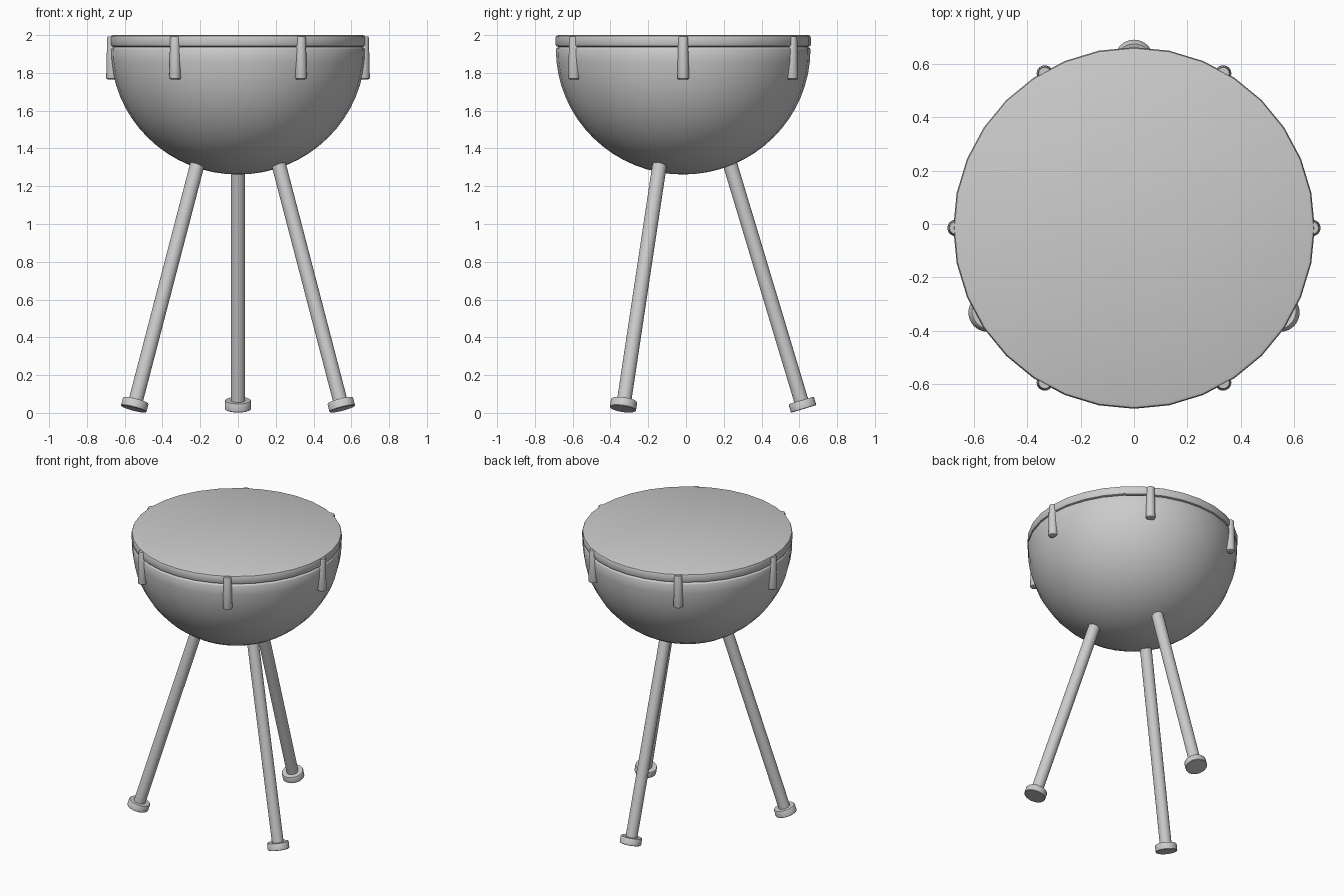
import bpy, math
from mathutils import Vector

if "Cube" in bpy.data.objects:
    bpy.data.objects.remove(bpy.data.objects["Cube"])

CY = -0.015          # drum axis offset in y


def lathe(name, profile, segs, origin=(0, 0, 0), axis=(0, 0, 1)):
    """Revolve (radius, height) points, low to high, round an axis."""
    verts, faces, rings = [], [], []
    for r, h in profile:
        if r < 1e-5:
            rings.append([len(verts)] * segs)
            verts.append((0, 0, h))
        else:
            rings.append(list(range(len(verts), len(verts) + segs)))
            for i in range(segs):
                a = 2 * math.pi * i / segs
                verts.append((r * math.cos(a), r * math.sin(a), h))
    for lo, hi in zip(rings, rings[1:]):
        for i in range(segs):
            j = (i + 1) % segs
            f = list(dict.fromkeys((lo[i], lo[j], hi[j], hi[i])))
            faces.append(f)
    mesh = bpy.data.meshes.new(name)
    mesh.from_pydata(verts, [], faces)
    ob = bpy.data.objects.new(name, mesh)
    bpy.context.collection.objects.link(ob)
    ob.location = origin
    ob.rotation_euler = Vector(axis).to_track_quat('Z', 'Y').to_euler()
    bpy.ops.object.select_all(action='DESELECT')
    ob.select_set(True)
    bpy.context.view_layer.objects.active = ob
    bpy.ops.object.shade_smooth_by_angle(angle=math.radians(40))
    return ob


def polar(r, deg, z):
    a = math.radians(deg)
    return Vector((r * math.cos(a), CY + r * math.sin(a), z))


# Hemispherical bowl with a small rounded lip
R = 0.674
bowl = []
for i in range(17):
    a = math.radians(90 * i / 16)
    bowl.append((R * math.sin(a), 1.925 - 0.663 * math.cos(a)))
bowl += [(0.67, 1.932), (0.66, 1.937), (0, 1.937)]
lathe("bowl", bowl, 32, (0, CY, 0))

# Drum head with softened edges
lathe("drum_head", [(0, 1.938), (0.662, 1.938), (0.672, 1.942), (0.676, 1.95),
                    (0.676, 1.985), (0.672, 1.996), (0.662, 2.0), (0, 2.0)],
      32, (0, CY, 0))

# Six tapered tension lugs round the rim
for k in range(6):
    lathe("tension_lug_%d" % (k + 1),
          [(0, 1.766), (0.024, 1.766), (0.029, 1.769), (0.031, 1.776),
           (0.026, 1.985), (0.023, 1.993), (0, 1.994)],
          16, polar(0.667, 60 * k, 0))

# Three splayed legs, each with a disc foot square to the leg
for k, deg in enumerate((90, 210, 330)):
    foot, top = polar(0.638, deg, 0.021), polar(0.24, deg, 1.345)
    d = top - foot
    lathe("leg_%d" % (k + 1), [(0, 0.01), (0.038, 0.01), (0.038, d.length), (0, d.length)],
          24, foot, d)
    lathe("foot_%d" % (k + 1), [(0, 0), (0.067, 0), (0.07, 0.003), (0.07, 0.043),
                                (0.067, 0.047), (0, 0.047)], 32, foot, d)
